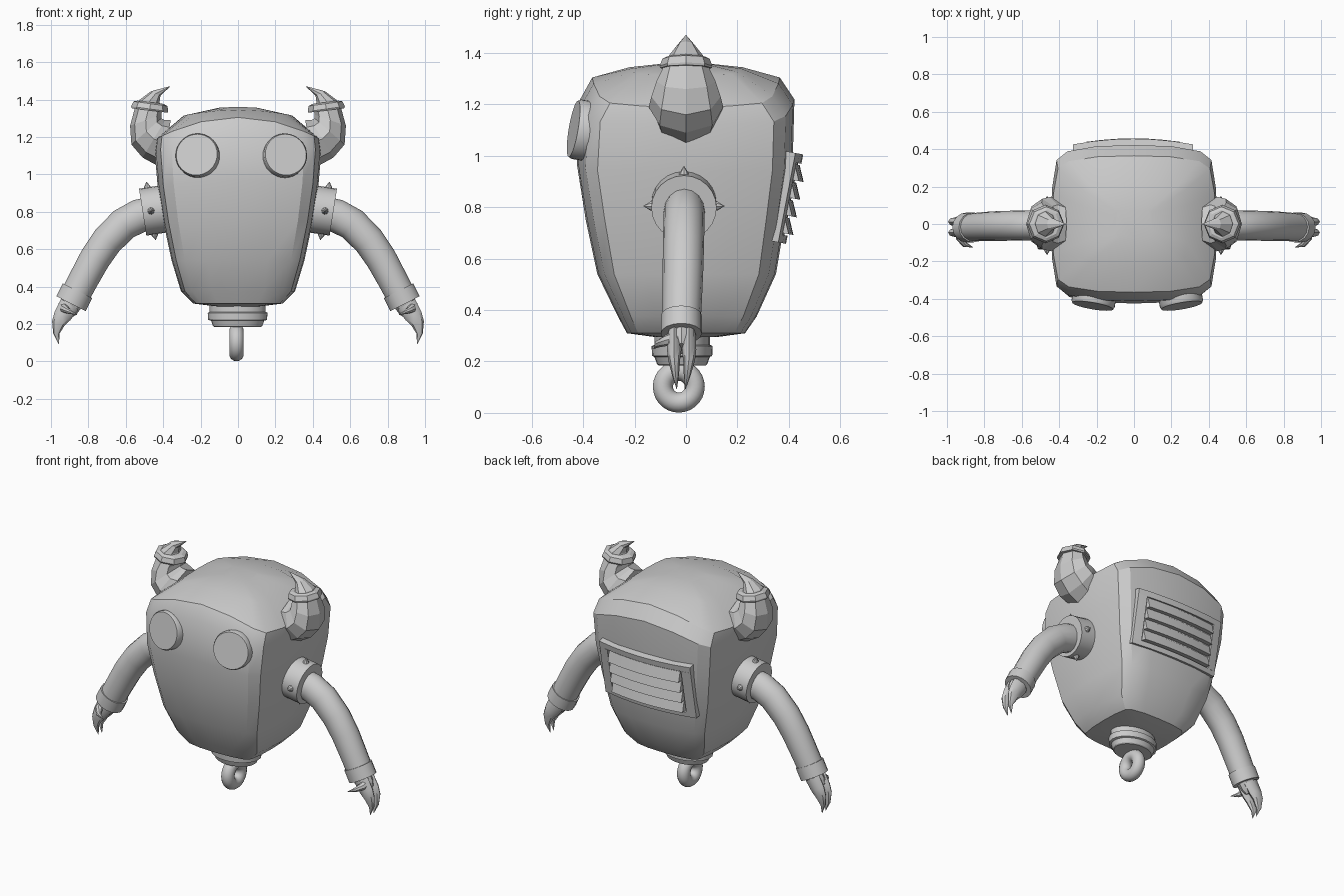
import bpy, bmesh
from math import sin, cos, pi, tau
from mathutils import Vector, Matrix

if "Cube" in bpy.data.objects:
    bpy.data.objects.remove(bpy.data.objects["Cube"])


def finish(name, bm, smooth=35, mirror=False):
    bmesh.ops.recalc_face_normals(bm, faces=bm.faces)
    me = bpy.data.meshes.new(name)
    bm.to_mesh(me)
    bm.free()
    ob = bpy.data.objects.new(name, me)
    bpy.context.collection.objects.link(ob)
    if mirror:
        ob.modifiers.new("mirror", 'MIRROR').use_axis[0] = True
    if smooth:
        bpy.ops.object.select_all(action='DESELECT')
        ob.select_set(True)
        bpy.context.view_layer.objects.active = ob
        bpy.ops.object.shade_smooth_by_angle(angle=smooth * pi / 180)
    return ob


def loft(bm, rings):
    """Skin a list of equal-length point rings and cap both ends."""
    vs = [[bm.verts.new(p) for p in r] for r in rings]
    n = len(vs[0])
    for a, b in zip(vs, vs[1:]):
        for i in range(n):
            bm.faces.new((a[i], a[(i + 1) % n], b[(i + 1) % n], b[i]))
    bm.faces.new(vs[0])
    bm.faces.new(vs[-1])


def tube(bm, path, radii, sides, side=(0, 1, 0)):
    """Loft along a path; each radius is (across, along the side vector)."""
    pts = [Vector(p) for p in path]
    rings = []
    for i, (p, (ra, rb)) in enumerate(zip(pts, radii)):
        t = (pts[min(i + 1, len(pts) - 1)] - pts[max(i - 1, 0)]).normalized()
        b = Vector(side)
        b = (b - t * b.dot(t)).normalized()
        a = b.cross(t)
        rings.append([p + a * ra * cos(tau * k / sides) + b * rb * sin(tau * k / sides)
                      for k in range(sides)])
    loft(bm, rings)


# body: stacked rounded-square rings, crowned toward the top
quarter = [(1, 0), (.985, .45), (.93, .81), (.8, .92), (.45, .985), (0, 1)]
section = (quarter + [(-x, y) for x, y in quarter[-2::-1]]
           + [(-x, -y) for x, y in quarter[1:]] + [(x, -y) for x, y in quarter[-2:0:-1]])
# z, half width, front depth, back depth, drop at the sides
levels = [(.295, .12, .12, .12, 0), (.31, .24, .23, .23, 0), (.375, .305, .265, .275, 0),
          (.54, .355, .345, .35, 0), (.75, .4, .39, .385, 0), (.97, .43, .425, .415, .03),
          (1.22, .445, .412, .422, .1), (1.305, .437, .365, .365, .115),
          (1.345, .29, .22, .22, .03), (1.36, .1, .08, .08, .003)]
bm = bmesh.new()
loft(bm, [[(x * hx, y * (yb if y > 0 else yf), z - d * x * x) for x, y in section]
          for z, hx, yf, yb, d in levels])
finish("body", bm, 28)

# horns: inner and outer outline points with depth, faceted
horn = [((.36, 1.29), (.40, 1.03), .125), ((.39, 1.29), (.51, 1.09), .145),
        ((.41, 1.30), (.57, 1.16), .135), ((.41, 1.32), (.577, 1.26), .115),
        ((.405, 1.345), (.55, 1.36), .085), ((.42, 1.385), (.525, 1.40), .065),
        ((.415, 1.42), (.465, 1.445), .033), ((.364, 1.469), (.366, 1.471), .001)]
bm = bmesh.new()
rings = []
for i, o, d in horn:
    i, o = Vector((i[0], 0, i[1])), Vector((o[0], 0, o[1]))
    rings.append([(i + o) / 2 + (o - i) / 2 * cos(tau * k / 8) + Vector((0, d * sin(tau * k / 8), 0))
                  for k in range(8)])
loft(bm, rings)
finish("horns", bm, 0, True)

bm = bmesh.new()
tube(bm, [(.473, 0, 1.342), (.472, 0, 1.35), (.468, 0, 1.378), (.467, 0, 1.386)],
     [(.098, .1), (.1, .103), (.092, .092), (.07, .075)], 8)
finish("horn_collars", bm, 0, True)

# shoulder cuffs with four spikes each
axis = Vector((.988, 0, -.155))
mid = Vector((.465, -.008, .805))
bm = bmesh.new()
tube(bm, [mid - axis * .09, mid + axis * .045], [(.127, .127)] * 2, 24)
finish("shoulder_cuffs", bm, 35, True)
bm = bmesh.new()
up = Vector((0, 1, 0)).cross(axis)
for k in range(4):
    d = up * cos(k * pi / 2) + Vector((0, 1, 0)) * sin(k * pi / 2)
    tube(bm, [mid + d * .115, mid + d * .13, mid + d * .157],
         [(.02, .02), (.018, .018), (.001, .001)], 8, axis)
finish("shoulder_spikes", bm, 35, True)

# arms
bm = bmesh.new()
tube(bm, [(.45, -.006, .795), (.53, -.007, .777), (.61, -.008, .735), (.70, -.01, .645),
          (.765, -.012, .55), (.825, -.015, .44), (.88, -.018, .335)],
     [(.09, .08), (.09, .08), (.088, .08), (.085, .08), (.083, .079), (.08, .077), (.078, .074)], 16)
finish("arms", bm, 35, True)
bm = bmesh.new()
tube(bm, [(.858, -.018, .378), (.893, -.018, .309)], [(.088, .08)] * 2, 16)
finish("wrist_cuffs", bm, 35, True)

# hands: palm, two fingers and a thumb
bm = bmesh.new()
tube(bm, [(.88, -.018, .33), (.912, -.018, .28), (.93, -.018, .25)],
     [(.06, .058), (.056, .05), (.04, .03)], 8)
for y, tip in ((-.046, -.036), (.012, -.002)):
    tube(bm, [(.9, y, .305), (.938, y, .245), (.96, y, .205), (.971, (y + tip) / 2, .15), (.958, tip, .093)],
         [(.055, .026), (.048, .028), (.036, .023), (.017, .014), (.001, .001)], 8)
tube(bm, [(.93, -.03, .295), (.928, -.075, .282), (.905, -.11, .268), (.86, -.125, .25)],
     [(.028, .028), (.024, .022), (.015, .014), (.001, .001)], 8, (0, 0, 1))
finish("clawed_hands", bm, 40, True)

# stepped socket under the body
bm = bmesh.new()
tube(bm, [(-.002, -.015, z) for z in (.185, .19, .218, .222, .26, .265, .31)],
     [(.125, .092), (.132, .098), (.142, .108), (.157, .117), (.16, .119), (.15, .108), (.15, .108)], 24)
finish("bottom_socket", bm, 30)

# hanging ring
bpy.ops.mesh.primitive_torus_add(location=(-.008, -.028, .102), rotation=(0, pi / 2, 0), major_radius=.062,
                                 minor_radius=.039, major_segments=28, minor_segments=14)
bpy.context.object.name = "hanging_ring"
bpy.ops.object.shade_smooth_by_angle(angle=pi / 3)

# eye discs with a raised rim
for name, x, z, s in (("left_eye", -.22, 1.105, -1), ("right_eye", .255, 1.105, 1)):
    n = Vector((s * .17, -1, .17)).normalized()
    c = Vector((x, -.434, z))
    prof = [(-.06, .117), (-.008, .117), (.004, .111), (.004, .105), (-.001, .104)]
    bm = bmesh.new()
    tube(bm, [c + n * h for h, r in prof], [(r, r) for h, r in prof], 32, (0, 0, 1))
    # set rings explicitly perpendicular to the disc normal
    finish(name, bm, 30)

# back vent: curved frame with four slats, tilted to follow the body
tilt = Matrix.Translation((-.005, .405, .835)) @ Matrix.Rotation(-.19, 4, 'X')


def bar(bm, x0, x1, prof):
    loft(bm, [[tilt @ Vector((x, y - .3 * x * x, z)) for y, z in prof]
              for x in [x0 + (x1 - x0) * i / 6 for i in range(7)]])


def rect(z0, z1, y1):
    return [(-.05, z0), (y1, z0), (y1, z1), (-.05, z1)]


bm = bmesh.new()
for x0, x1, z0, z1 in ((-.32, .32, .14, .177), (-.32, .32, -.177, -.145),
                       (-.32, -.26, -.145, .14), (.26, .32, -.145, .14)):
    bar(bm, x0, x1, rect(z0, z1, .018))
finish("vent_frame", bm, 25)
bm = bmesh.new()
bar(bm, -.26, .26, rect(-.145, .14, .005))
for i in range(4):
    z = .072 - i * .07
    bar(bm, -.25, .25, [(0, z), (.04, z), (.012, z + .062), (0, z + .062)])
finish("vent_slats", bm, 25)
